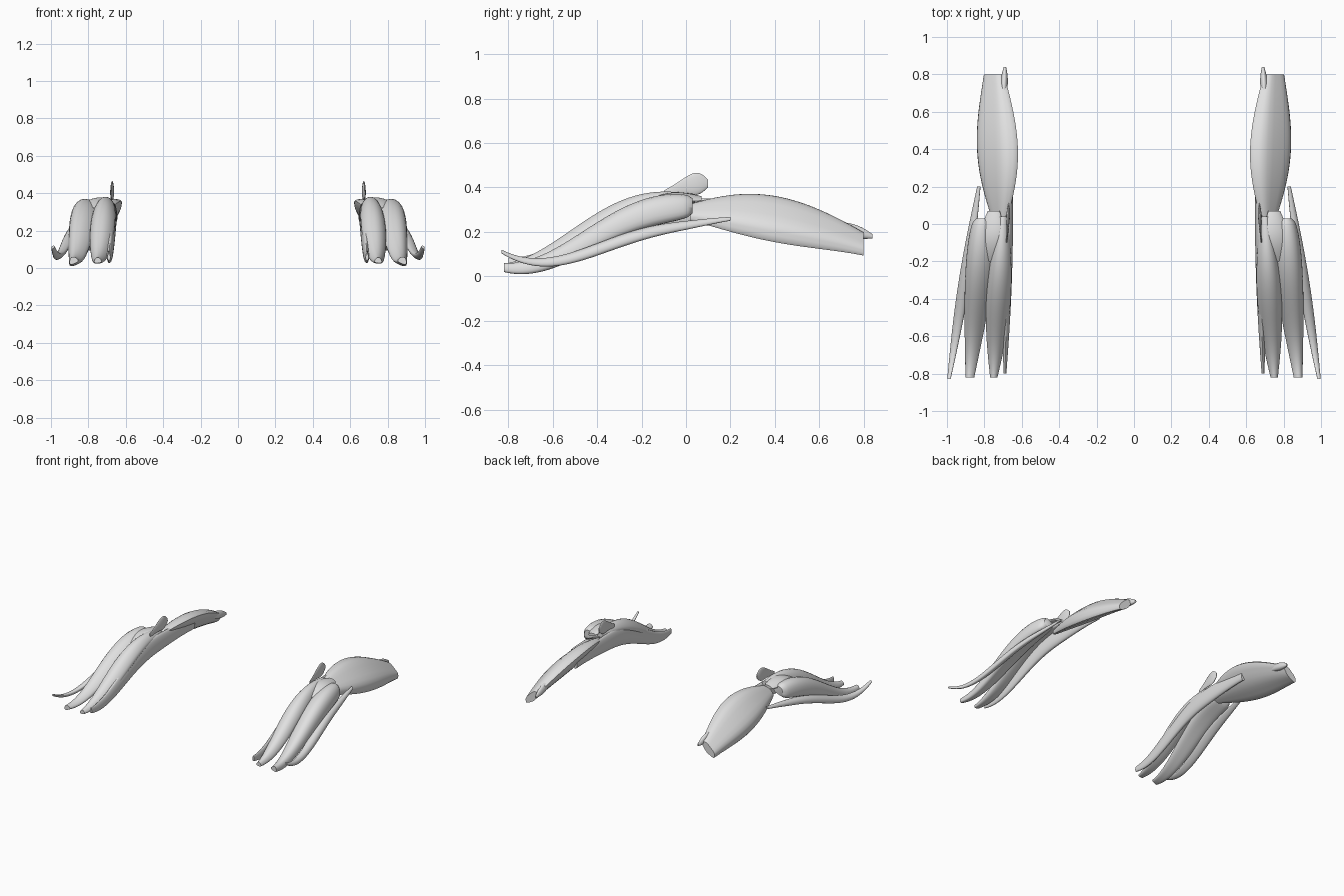
import bpy
import bmesh
import math

SIDES = 24
RINGS = 40

default_cube = bpy.data.objects.get("Cube")
if default_cube:
    bpy.data.objects.remove(default_cube, do_unlink=True)

# One pale grey for everything
grey = bpy.data.materials.new("pale grey")
grey.use_nodes = True
grey.diffuse_color = (0.75, 0.75, 0.75, 1)
shader = grey.node_tree.nodes["Principled BSDF"]
shader.inputs["Base Color"].default_value = grey.diffuse_color


def blend(pair, t):
    """Value between the two ends of a pair."""
    start, end = pair
    return start + (end - start) * t


def arch(y):
    """Height of the bent limb's centre line, which every muscle follows."""
    if y > 0:
        return 0.32 - 0.27 * y * y
    bend = (-y / 0.8) ** 1.2
    return 0.18 + 0.14 * math.cos(math.pi * bend)


def muscle(name, along, across, lift, bow, width, height, ends,
           peak=1, roll=0, groove=0.05, lobes=3, sag=0):
    """Loft ovals along the limb: full in the belly, slender at both ends.

    Pairs hold the start and end values, lift is measured from the arch,
    bow raises the middle, and peak moves the belly towards one end.
    """
    bm = bmesh.new()
    rings = []
    for step in range(RINGS + 1):
        t = step / RINGS
        y = blend(along, t)
        centre_x = blend(across, t)
        centre_z = arch(y) + blend(lift, t) + bow * math.sin(math.pi * t)
        belly = math.sin(math.pi * t ** peak)
        size = belly + blend(ends, t) * (1 - belly)
        ring = []
        for side in range(SIDES):
            angle = math.tau * side / SIDES
            radius = size * (1 - groove * math.sin(lobes * angle))
            u = width * radius * math.cos(angle)
            v = height * radius * math.sin(angle) - sag * abs(u * math.cos(angle))
            x = centre_x + u * math.cos(roll) - v * math.sin(roll)
            z = centre_z + u * math.sin(roll) + v * math.cos(roll)
            ring.append(bm.verts.new((x, y, z)))
        rings.append(ring)
    for ring, following in zip(rings, rings[1:]):
        for side in range(SIDES):
            after = (side + 1) % SIDES
            bm.faces.new((ring[side], ring[after], following[after], following[side]))
    bm.faces.new(rings[0])
    bm.faces.new(rings[-1])
    bmesh.ops.recalc_face_normals(bm, faces=bm.faces)

    mesh = bpy.data.meshes.new(name)
    bm.to_mesh(mesh)
    bm.free()
    mesh.materials.append(grey)
    mesh.shade_smooth()
    mesh.set_sharp_from_angle(angle=math.radians(50))
    obj = bpy.data.objects.new(name, mesh)
    bpy.context.collection.objects.link(obj)
    # The opposite limb
    mirror = obj.modifiers.new("opposite side", "MIRROR")
    mirror.use_axis[0] = True


# Broad leaf-shaped rear muscle, its inner edge high and outer edge low
muscle("rear_muscle", along=(0.02, 0.8), across=(0.72, 0.75),
       lift=(-0.03, 0), bow=0, width=0.14, height=0.055,
       ends=(0.35, 0.5), roll=-0.75, lobes=5)

# Pointed tendon at the rear end
muscle("rear_tendon", along=(0.65, 0.84), across=(0.7, 0.69),
       lift=(0.02, 0.05), bow=0, width=0.02, height=0.03,
       ends=(0.8, 0.3))

# Inner front muscle
muscle("inner_front_muscle", along=(0.04, -0.82), across=(0.7, 0.75),
       lift=(0.03, 0), bow=0.01, width=0.065, height=0.05,
       ends=(0.4, 0.3), roll=-0.1, sag=0.15)

# Outer front muscle, sloping down to the side
muscle("outer_front_muscle", along=(0.03, -0.82), across=(0.81, 0.88),
       lift=(0, 0), bow=-0.02, width=0.08, height=0.06,
       ends=(0.5, 0.3), peak=0.5, roll=-0.4, sag=0.2)

# Connecting tissue on top where the front muscles begin
muscle("top_tendon", along=(0.07, -0.2), across=(0.75, 0.77),
       lift=(0.03, 0.02), bow=0.01, width=0.065, height=0.02,
       ends=(0.5, 0.4), roll=-0.2)

# Long band along the inner side
muscle("inner_band", along=(0.4, -0.8), across=(0.66, 0.69),
       lift=(0, 0.02), bow=-0.05, width=0.025, height=0.07,
       ends=(0.6, 0.3))

# Thin upright flap above the inner band
muscle("upright_flap", along=(-0.1, 0.1), across=(0.68, 0.67),
       lift=(0.05, 0.1), bow=0.01, width=0.01, height=0.05,
       ends=(0.4, 0.3), peak=2)

# Slender outer strap that flicks up at the foot end
muscle("outer_strap", along=(0.2, -0.83), across=(0.83, 0.99),
       lift=(-0.05, 0.07), bow=-0.11, width=0.035, height=0.022,
       ends=(0.3, 0.3), roll=-0.7)
